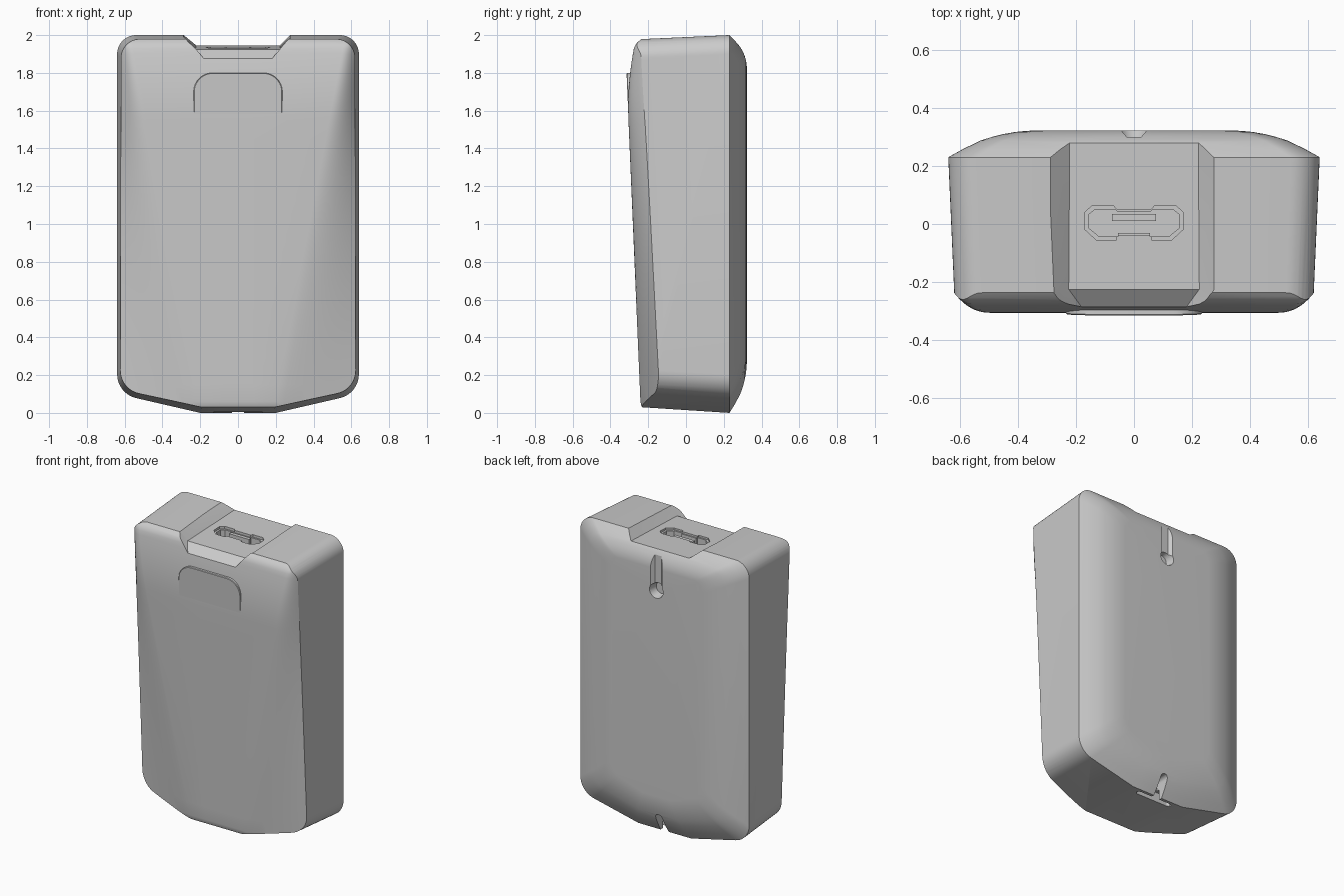
import bpy, bmesh, math
from mathutils import Vector

if "Cube" in bpy.data.objects:
    bpy.data.objects.remove(bpy.data.objects["Cube"])


def loft(name, rings):
    """Closed solid through equal-length rings of 3D points."""
    bm = bmesh.new()
    vr = [[bm.verts.new(p) for p in r] for r in rings]
    n = len(vr[0])
    for a, b in zip(vr, vr[1:]):
        for i in range(n):
            j = (i + 1) % n
            bm.faces.new((a[i], a[j], b[j], b[i]))
    bm.faces.new(vr[0])
    bm.faces.new(vr[-1])
    bmesh.ops.recalc_face_normals(bm, faces=bm.faces)
    me = bpy.data.meshes.new(name)
    bm.to_mesh(me)
    bm.free()
    ob = bpy.data.objects.new(name, me)
    bpy.context.collection.objects.link(ob)
    return ob


def boolean(ob, cutter, op='DIFFERENCE'):
    m = ob.modifiers.new('cut', 'BOOLEAN')
    m.operation, m.object, m.solver = op, cutter, 'EXACT'
    bpy.context.view_layer.objects.active = ob
    bpy.ops.object.modifier_apply(modifier=m.name)
    bpy.data.objects.remove(cutter)


def smooth(ob, deg):
    bpy.ops.object.select_all(action='DESELECT')
    ob.select_set(True)
    bpy.context.view_layer.objects.active = ob
    bpy.ops.object.shade_smooth_by_angle(angle=math.radians(deg))


def arc(cx, cy, r, a0, a1, n=10):
    return [(cx + r * math.cos(math.radians(a0 + (a1 - a0) * i / n)),
             cy + r * math.sin(math.radians(a0 + (a1 - a0) * i / n))) for i in range(n + 1)]


def mirrored(half):
    return half + [(-x, y) for x, y in reversed(half)]


def prism_y(name, pts, y0, y1):
    return loft(name, [[(x, y, z) for x, z in pts] for y in (y0, y1)])


def prism_z(name, pts, z0, z1):
    return loft(name, [[(x, y, z) for x, y in pts] for z in (z0, z1)])


def plane(z):
    """Depth of the leaning front plane."""
    return -0.24 - (z - 0.03) * 0.0425


# Case shell: drafted front half and domed back
outline = mirrored([(0.2, 0.0)] + arc(0.51, 0.205, 0.13, -77, 0) + arc(0.54, 1.9, 0.1, 0, 90))


def ring(y, hx, lo, hi):
    return [(x * hx / 0.64, y, lo + z / 2 * (hi - lo)) for x, z in outline]


rings = [ring(-0.45, 0.61, 0.044, 1.969)]
for d, y in [(0, 0.23), (0.05, 0.258), (0.11, 0.287), (0.15, 0.300), (0.19, 0.310),
             (0.23, 0.317), (0.27, 0.321), (0.30, 0.322)]:
    rings.append(ring(y, 0.64 - d, d * 0.9, 2 - d * 0.57))
body = loft('case_body', rings)


# Front shaping solid: flat centre, side facets widening downwards
def front_section(z):
    k = min(max((z - 0.05) / 1.75, 0), 1.1)
    yf = plane(z) + 0.055 * (max(z - 1.55, 0) / 0.42) ** 2
    if z > 1.93:
        yf += 0.03 * ((z - 1.93) / 0.05) ** 2
    if z < 0.06:
        yf += 0.012 * ((0.06 - z) / 0.04) ** 2
    xc = 0.2 + 0.33 * k
    ye = max(-0.137 - 0.088 * k, yf + 0.03)
    p = 1.12 + 1.0 * k
    half = [(xc + (0.625 - xc) * t / 10, yf + (ye - yf) * (t / 10) ** p) for t in range(13)]
    half = [(0.08, yf)] + half + [(0.9, half[-1][1] + 0.1), (0.9, 1.0)]
    return [(x, y, z) for x, y in mirrored(half)]


levels = [-0.02, 0.0, 0.02, 0.04, 0.06] + [0.15 + 0.1 * i for i in range(15)]
levels += [1.6, 1.65, 1.7, 1.75, 1.8, 1.85, 1.9, 1.93, 1.95, 1.965, 1.98, 2.0, 2.02]
boolean(body, loft('front_shape', [front_section(z) for z in levels]), 'INTERSECT')

# Top notch with a sloping front lip
boolean(body, loft('notch_cutter', [
    [(x, y, z) for x, z in mirrored([(xf, zf), (xt, 2.1)])]
    for y, zf, xf, xt in [(0.5, 1.955, 0.22, 0.39), (-0.225, 1.925, 0.225, 0.39),
                          (-0.28, 1.88, 0.185, 0.36), (-0.40, 1.78, 0.10, 0.30)]]))

# Charging socket in the notch floor
socket = mirrored([(0.06, -0.04), (0.06, -0.055), (0.13, -0.055), (0.17, -0.018),
                   (0.17, 0.04), (0.145, 0.062), (0.07, 0.062), (0.06, 0.05)])
inner = [(x * 0.92, 0.003 + (y - 0.003) * 0.8) for x, y in socket]
boolean(body, prism_z('socket_rim_cutter', socket, 1.92, 2.0))
boolean(body, prism_z('socket_cutter', inner, 1.84, 2.0))
tongue = prism_z('socket_tongue', mirrored([(0.075, 0.01), (0.075, 0.035)]), 1.83, 1.925)

# Keyhole slot on the back
boolean(body, prism_z('slot_cutter', mirrored([(0.025, 0.300), (0.055, 0.335)]), 1.68, 2.2))
boolean(body, loft('hole_cutter', [
    [(x, y, z) for x, z in arc(0, 1.68, r, 0, 345, 23)] for y, r in [(0.265, 0.04), (0.34, 0.055)]]))

# T-shaped catch slot at the bottom
boolean(body, prism_z('catch_cutter', mirrored([(0.12, 0.172), (0.135, 0.182), (0.135, 0.198),
                                                (0.12, 0.208)]), -0.1, 0.07))
boolean(body, prism_y('catch_stem_cutter',
                      [(-0.035, -0.1), (0.035, -0.1)] + arc(0, 0.11, 0.026, 0, 180), 0.19, 0.4))
smooth(body, 25)

# Raised thumb button on the front
button_outline = mirrored([(0.235, 1.57)] + arc(0.135, 1.7, 0.1, 0, 90))
button = loft('front_button', [
    [(x * s, plane(z) + dy, 1.6 + (z - 1.6) * s) for x, z in button_outline]
    for s, dy in [(1.0, 0.06), (1.0, 0.004), (0.985, 0.0005)]])
smooth(button, 40)
